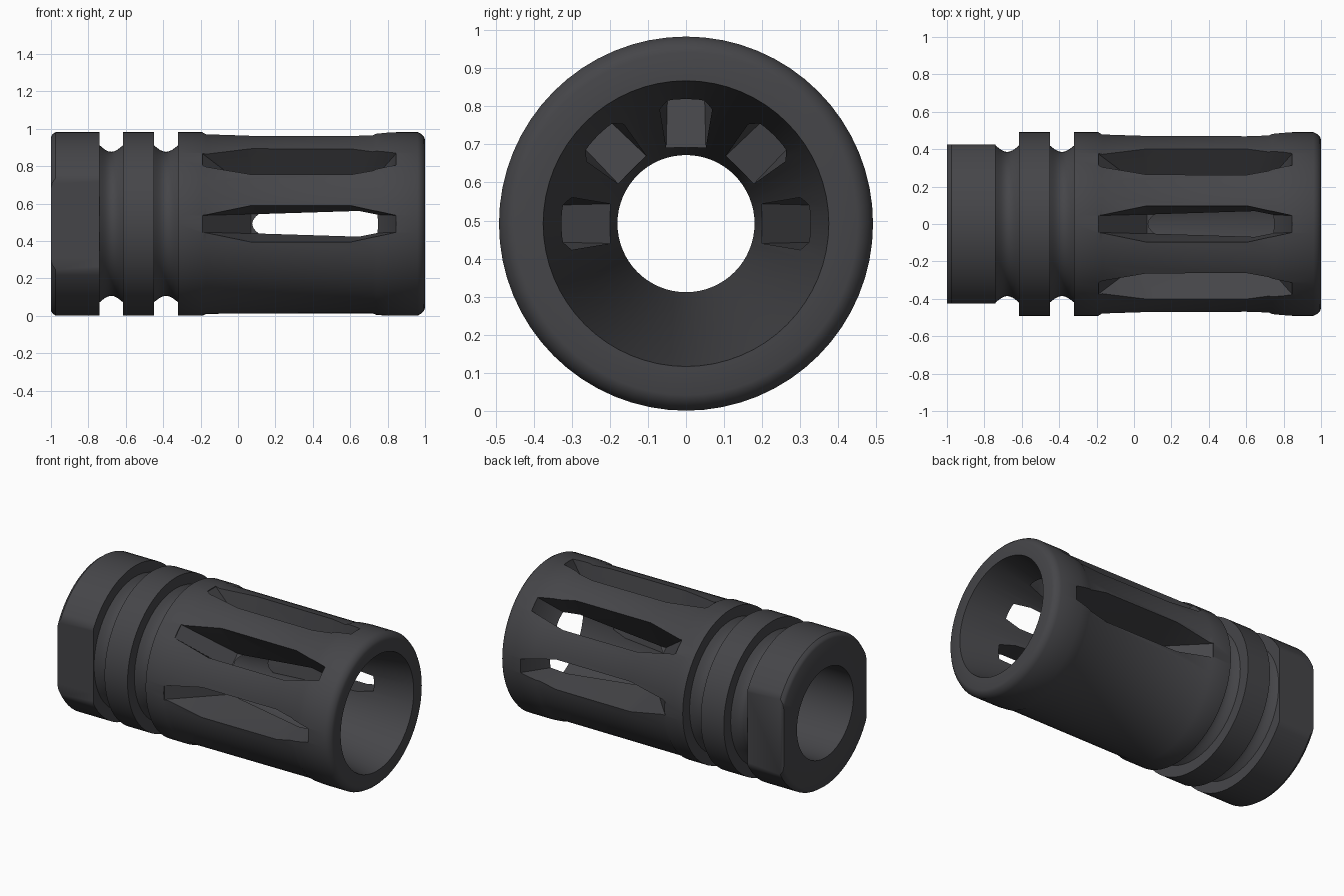
import bpy, bmesh, math
from mathutils import Matrix, Vector

if "Cube" in bpy.data.objects:
    bpy.data.objects.remove(bpy.data.objects["Cube"])

AXIS_Z, R, SEG = 0.492, 0.491, 64

metal = bpy.data.materials.new("dark grey metal")
metal.diffuse_color = (0.06, 0.06, 0.066, 1)
metal.use_nodes = True
metal.node_tree.nodes["Principled BSDF"].inputs["Base Color"].default_value = metal.diffuse_color


def make_object(name, bm):
    bmesh.ops.recalc_face_normals(bm, faces=bm.faces[:])
    mesh = bpy.data.meshes.new(name)
    bm.to_mesh(mesh)
    bm.free()
    mesh.materials.append(metal)
    obj = bpy.data.objects.new(name, mesh)
    bpy.context.collection.objects.link(obj)
    return obj


def groove(x0, x1):
    # concave-shouldered groove between two full-radius bands
    w = x1 - x0
    pts = [(x0, R)]
    for i in range(9):
        t = i / 8
        pts.append((x0 + w * t, 0.42 - 0.035 * math.sin(math.pi * t)))
    return pts + [(x1, R)]


def lathe(name, profile):
    bm = bmesh.new()
    rings = []
    for x, r in profile:
        rings.append([bm.verts.new((x, r * math.sin(2 * math.pi * i / SEG),
                                    AXIS_Z + r * math.cos(2 * math.pi * i / SEG)))
                      for i in range(SEG)])
    for a, b in zip(rings, rings[1:] + rings[:1]):
        for i in range(SEG):
            j = (i + 1) % SEG
            bm.faces.new((a[i], a[j], b[j], b[i]))
    return make_object(name, bm)


# Tubular body: outer skin, rounded muzzle rim, conical mouth, rear bore
profile = [(-1, 0.465), (-0.993, 0.478), (-0.975, R)]
profile += groove(-0.74, -0.615) + groove(-0.45, -0.32)
profile += [(-0.19, R), (-0.17, 0.481), (0.72, 0.479), (0.74, 0.487), (0.80, R),
            (0.96, R), (0.98, 0.48), (0.994, 0.466), (1, 0.45),
            (1, 0.375), (-0.03, 0.18), (-0.3, 0.18), (-0.3, 0.29), (-1, 0.29)]
body = lathe("slotted_tube_body", profile)

cutters = []

# Five tapered slots around the upper half
outline = [(-0.19, 0.045), (0.07, 0.1), (0.6, 0.1), (0.845, 0.045)]
for k in range(5):
    bm = bmesh.new()
    for x, w in outline:
        for s in (-1, 1):
            for z in (0.485, 0.6):
                bm.verts.new((x, s * w, z))
    for x in (0.07, 0.67):
        for s in (-1, 1):
            bm.verts.new((x, s * 0.052, 0.2))
    bmesh.ops.convex_hull(bm, input=bm.verts[:])
    turn = Matrix.Translation((0, 0, AXIS_Z)) @ Matrix.Rotation(math.radians(-90 + 45 * k), 4, 'X')
    bmesh.ops.transform(bm, matrix=turn, verts=bm.verts[:])
    cutters.append(make_object("slot_cutter", bm))

# Two wrench flats on the rear collar
for s in (-1, 1):
    bm = bmesh.new()
    bmesh.ops.create_cube(bm, size=1, matrix=Matrix.Translation((-0.89, s * 0.525, AXIS_Z))
                          @ Matrix.Diagonal((0.42, 0.2, 1.2, 1)))
    cutters.append(make_object("flat_cutter", bm))

bpy.context.view_layer.objects.active = body
for c in cutters:
    mod = body.modifiers.new("cut", 'BOOLEAN')
    mod.operation, mod.solver, mod.object = 'DIFFERENCE', 'EXACT', c
    bpy.ops.object.modifier_apply(modifier=mod.name)
    bpy.data.objects.remove(c)

bpy.ops.object.select_all(action='DESELECT')
body.select_set(True)
bpy.ops.object.shade_smooth_by_angle(angle=math.radians(32))
